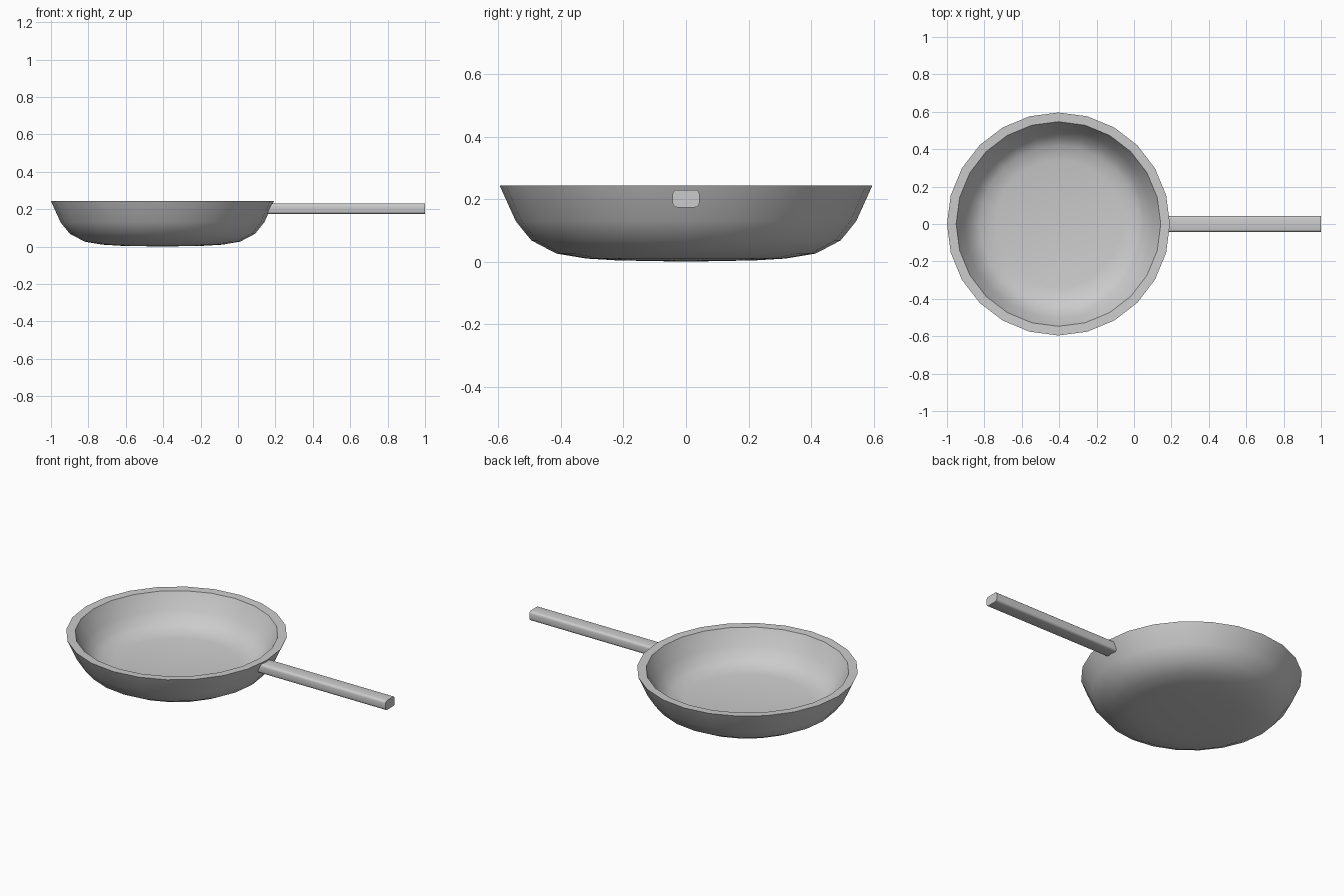
import bpy, bmesh, math
from mathutils import Vector

if "Cube" in bpy.data.objects:
    bpy.data.objects.remove(bpy.data.objects["Cube"])

SIDES = 24
CENTRE = Vector((-0.404, 0, 0))


def make_object(name, bm, angle):
    bmesh.ops.recalc_face_normals(bm, faces=bm.faces)
    mesh = bpy.data.meshes.new(name)
    bm.to_mesh(mesh)
    bm.free()
    obj = bpy.data.objects.new(name, mesh)
    bpy.context.collection.objects.link(obj)
    bpy.ops.object.select_all(action='DESELECT')
    obj.select_set(True)
    bpy.context.view_layer.objects.active = obj
    bpy.ops.object.shade_smooth_by_angle(angle=math.radians(angle))
    return obj


# Pan bowl: outer wall, rim and inner wall turned from one closed profile
profile = [(0, 0), (0.22, 0.004), (0.32, 0.01), (0.415, 0.026), (0.495, 0.068),
           (0.545, 0.13), (0.596, 0.243),
           (0.547, 0.241), (0.502, 0.151), (0.463, 0.102), (0.42, 0.072),
           (0.34, 0.057), (0, 0.051)]
bm = bmesh.new()
verts = [bm.verts.new(CENTRE + Vector((r, 0, z))) for r, z in profile]
edges = [bm.edges.new(pair) for pair in zip(verts, verts[1:])]
bmesh.ops.spin(bm, geom=verts + edges, cent=CENTRE, axis=(0, 0, 1),
               angle=math.tau, steps=SIDES, use_duplicate=False)
bmesh.ops.remove_doubles(bm, verts=bm.verts, dist=0.0005)
make_object("pan_bowl", bm, 40)

# Handle: straight bar with rounded long edges, set into the wall
x0, x1, half_y, z0, z1 = 0.15, 1.0, 0.043, 0.174, 0.23
bm = bmesh.new()
bmesh.ops.create_cube(bm, size=1)
for v in bm.verts:
    v.co = ((x0 + x1) / 2 + v.co.x * (x1 - x0), v.co.y * 2 * half_y,
            (z0 + z1) / 2 + v.co.z * (z1 - z0))
long_edges = [e for e in bm.edges if abs(e.verts[0].co.x - e.verts[1].co.x) > 0.1]
bmesh.ops.bevel(bm, geom=long_edges, offset=0.014, segments=3, profile=0.5,
                affect='EDGES')
make_object("handle", bm, 40)
